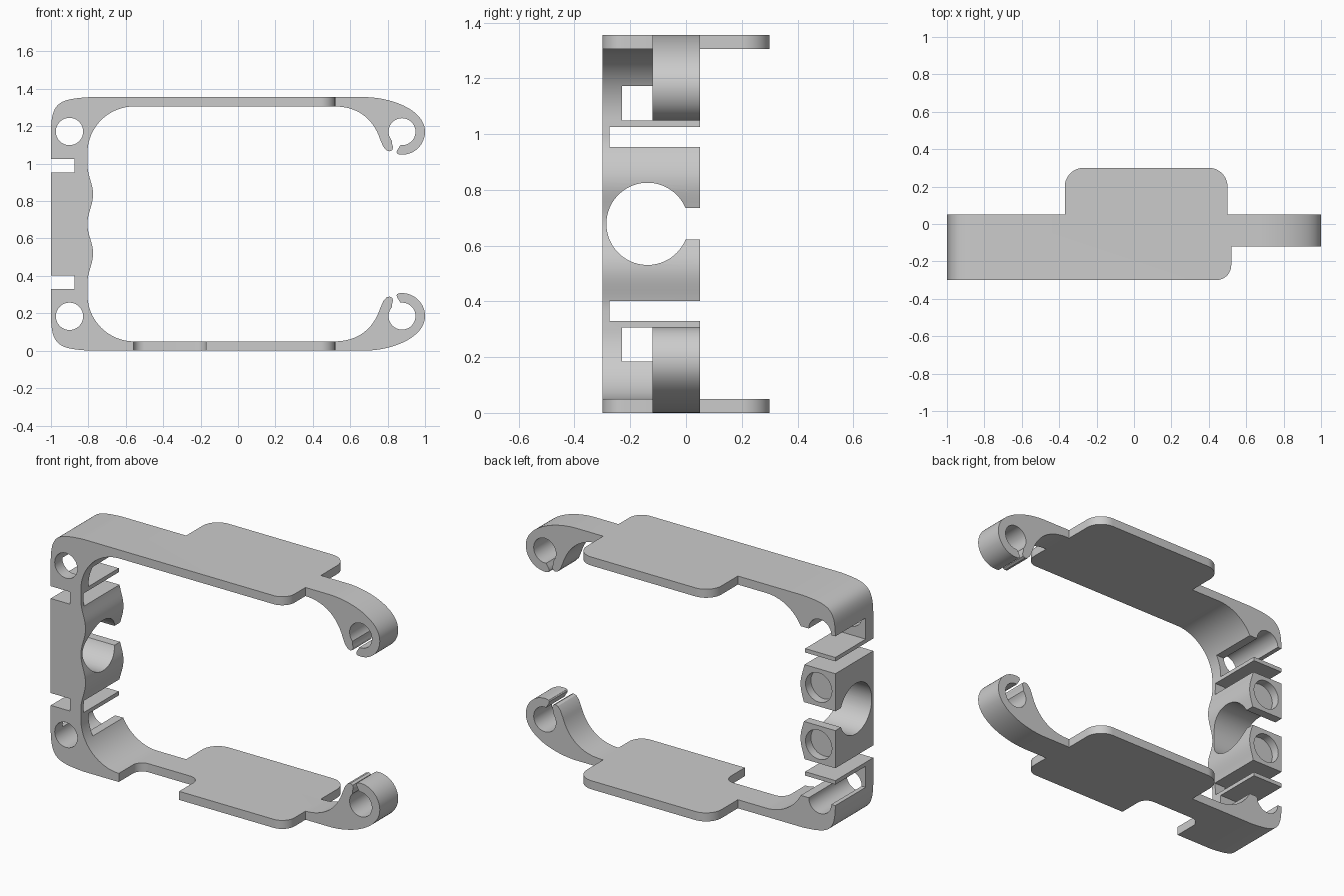
import bpy, bmesh, math
from mathutils import Vector
from mathutils.geometry import interpolate_bezier

if "Cube" in bpy.data.objects:
    bpy.data.objects.remove(bpy.data.objects["Cube"])

H = 1.356
MID = H / 2


def arc(cx, cy, r, a0, a1, n=16):
    return [(cx + r * math.cos(math.radians(a0 + (a1 - a0) * i / n)),
             cy + r * math.sin(math.radians(a0 + (a1 - a0) * i / n))) for i in range(n + 1)]


def bez(a, b, c, d, n=20):
    return [tuple(p)[:2] for p in interpolate_bezier(*[Vector((*q, 0)) for q in (a, b, c, d)], n)]


def rect(x0, y0, x1, y1):
    return [(x0, y0), (x1, y0), (x1, y1), (x0, y1)]


def flip(pts):
    return [(x, H - z) for x, z in pts]


def prism(name, pts, axis, lo, hi):
    """Extrude a 2D outline: axis y uses (x, z), x uses (y, z), z uses (x, y)."""
    place = {'x': lambda a, b, t: (t, a, b), 'y': lambda a, b, t: (a, t, b),
             'z': lambda a, b, t: (a, b, t)}[axis]
    clean = []
    for p in pts:
        if not clean or math.dist(p, clean[-1]) > 1e-4:
            clean.append(p)
    if math.dist(clean[0], clean[-1]) < 1e-4:
        clean.pop()
    bm = bmesh.new()
    low = [bm.verts.new(place(a, b, lo)) for a, b in clean]
    top = [bm.verts.new(place(a, b, hi)) for a, b in clean]
    bm.faces.new(low)
    bm.faces.new(top)
    n = len(clean)
    for i in range(n):
        j = (i + 1) % n
        bm.faces.new((low[i], low[j], top[j], top[i]))
    bmesh.ops.recalc_face_normals(bm, faces=bm.faces)
    me = bpy.data.meshes.new(name)
    bm.to_mesh(me)
    bm.free()
    ob = bpy.data.objects.new(name, me)
    bpy.context.collection.objects.link(ob)
    return ob


def combine(target, tool, op):
    mod = target.modifiers.new(op, 'BOOLEAN')
    mod.object, mod.operation, mod.solver = tool, op, 'EXACT'
    bpy.context.view_layer.objects.active = target
    bpy.ops.object.modifier_apply(modifier=mod.name)
    bpy.data.objects.remove(tool)


# Upper half of the front outline: outer corner, arm, clip, inner edge
cx, cz = 0.877, 1.171
half = bez((-1, 1.16), (-1, 1.33), (-.96, 1.345), (-.79, H))
half += bez((.68, H), (.84, 1.352), (1, 1.28), (1, cz))
half += arc(cx, cz, .123, 0, -98, 24)
half += [(.852, 1.053), (.848, 1.060), (.850, 1.070), (.857, 1.081)]
half += arc(cx, cz, .072, -97, 222, 56)
half += [(.823, 1.108), (.829, 1.088), (.825, 1.073), (.811, 1.066), (.794, 1.071), (.776, 1.092)]
half += bez((.76, 1.13), (.73, 1.22), (.66, 1.306), (.515, 1.306))
half += arc(-.555, 1.056, .25, 90, 180, 28)
# Wavy inner edge of the left wall
for i in range(25):
    t = -1 + 2 * i / 24
    half.append((-.805 + .03 * (.5 + .5 * math.cos(math.pi * t)), .836 - t * -.158 * -1))
outline = half + flip(half)[::-1]
bracket = prism("bracket_frame", outline, 'y', -.3, .05)

# Narrow the arms to leave rounded front corners on the plates
combine(bracket, prism("arm_cut", [(.44, -.4), *arc(.44, -.22, .08, -90, 0),
        (.52, -.12), (1.1, -.12), (1.1, -.4)], 'z', -.1, 1.5), 'DIFFERENCE')

# Rear tabs on both plates
tab = [(-.37, .0), (.5, .0), *arc(.4, .2, .1, 0, 90), *arc(-.27, .2, .1, 90, 180)]
for lo, hi in ((0, .05), (H - .05, H)):
    combine(bracket, prism("rear_tab", tab, 'z', lo, hi), 'UNION')

# Notch in the lower plate
combine(bracket, prism("notch_cut", [(-.56, -.4), (-.17, -.4), *arc(-.23, -.17, .06, 0, 90),
        *arc(-.5, -.17, .06, 90, 180)], 'z', -.1, .2), 'DIFFERENCE')

# Slots, screw holes, windows and pockets, mirrored about mid height
for m in (lambda p: p, flip):
    for name, pts, axis, lo, hi in (
            ("slot_outer", rect(-1.1, .954, -.875, 1.026), 'y', -.5, .2),
            ("slot_through", rect(-.275, .954, .2, 1.026), 'x', -1.2, -.6),
            ("corner_hole", arc(-.901, 1.172, .073, 0, 360, 64), 'y', -.5, .2),
            ("corner_window", rect(-.23, 1.049, .2, 1.172), 'x', -1.2, -.6),
            ("round_pocket", arc(-.892, .845, .085, 0, 360, 64), 'y', .0, .2)):
        combine(bracket, prism(name, m(pts), axis, lo, hi), 'DIFFERENCE')

# Large keyhole opening to the rear
a = math.degrees(math.asin(.0565 / .1475))
combine(bracket, prism("keyhole", [*arc(-.138, MID, .1475, a, 360 - a, 72),
        (.2, MID - .0565), (.2, MID + .0565)], 'x', -1.2, -.6), 'DIFFERENCE')

bpy.ops.object.select_all(action='DESELECT')
bracket.select_set(True)
bpy.context.view_layer.objects.active = bracket
bpy.ops.object.shade_smooth_by_angle(angle=math.radians(30))
